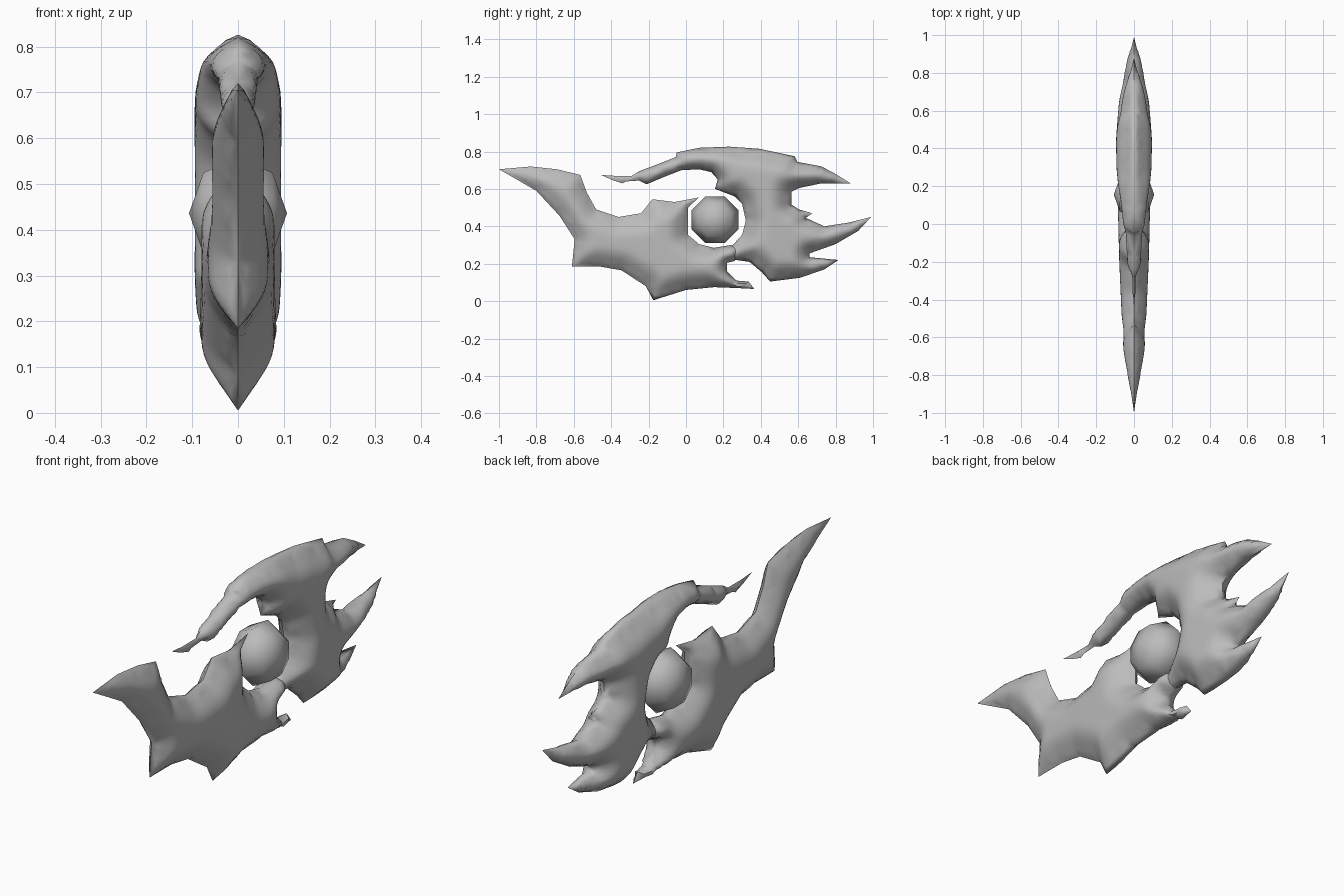
import bpy, bmesh, math
from mathutils import Vector
from mathutils.geometry import delaunay_2d_cdt, intersect_point_line

if "Cube" in bpy.data.objects:
    bpy.data.objects.remove(bpy.data.objects["Cube"])

grey = bpy.data.materials.new("plain_grey")
grey.use_nodes = True
grey.diffuse_color = (0.5, 0.5, 0.5, 1)
grey.node_tree.nodes["Principled BSDF"].inputs["Base Color"].default_value = (0.5, 0.5, 0.5, 1)

STEP = 0.018     # spacing of the inner points


def section(y, table):
    """Half thickness and bevel width at y, from rows of (y, thickness, bevel)."""
    for (y0, t0, b0), (y1, t1, b1) in zip(table, table[1:]):
        if y <= y1:
            f = max(0, (y - y0) / (y1 - y0))
            return t0 + (t1 - t0) * f, b0 + (b1 - b0) * f
    return table[-1][1:]


def rim_distance(p, outline):
    best = 9.0
    for a, b in zip(outline, outline[1:] + outline[:1]):
        q, f = intersect_point_line(p, a, b)
        q = a.lerp(b, min(1, max(0, f)))
        best = min(best, (p - q).length)
    return best


def inside(p, outline):
    hit = False
    for a, b in zip(outline, outline[1:] + outline[:1]):
        if (a.y > p.y) != (b.y > p.y) and p.x < a.x + (p.y - a.y) / (b.y - a.y) * (b.x - a.x):
            hit = not hit
    return hit


def finish(name, bm, angle):
    mesh = bpy.data.meshes.new(name)
    bm.to_mesh(mesh)
    bm.free()
    mesh.materials.append(grey)
    obj = bpy.data.objects.new(name, mesh)
    bpy.context.collection.objects.link(obj)
    bpy.ops.object.select_all(action="DESELECT")
    obj.select_set(True)
    bpy.context.view_layer.objects.active = obj
    bpy.ops.object.shade_smooth_by_angle(angle=math.radians(angle))


def blade(name, table, points):
    """Swell a side outline (y, z) into a sharp-rimmed body, mirrored in x."""
    outline = [Vector(p) for p in points]
    area = sum(a.x * b.y - b.x * a.y for a, b in zip(outline, outline[1:] + outline[:1]))
    if area < 0:
        outline.reverse()
    coords = list(outline)
    for row in range(int(0.9 / (STEP * 0.87))):
        for col in range(int(2.1 / STEP)):
            p = Vector((-1.05 + STEP * (col + 0.5 * (row % 2)), row * STEP * 0.87))
            if inside(p, outline) and rim_distance(p, outline) > 0.008:
                coords.append(p)
    verts, _, faces, *_ = delaunay_2d_cdt(coords, [], [list(range(len(outline)))], 1, 1e-5)

    bm = bmesh.new()
    vs = [bm.verts.new((0, v.x, v.y)) for v in verts]
    for f in faces:
        bm.faces.new([vs[i] for i in f])
    bmesh.ops.delete(bm, geom=[v for v in bm.verts if not v.link_faces], context="VERTS")
    # Split chords across thin spikes so they get a ridge
    chords = [e for e in bm.edges if not e.is_boundary and all(v.is_boundary for v in e.verts)]
    if chords:
        bmesh.ops.subdivide_edges(bm, edges=chords, cuts=1)
    bmesh.ops.triangulate(bm, faces=bm.faces[:])
    inner = [v for v in bm.verts if not v.is_boundary]
    for v in inner:
        thickness, bevel = section(v.co.y, table)
        d = min(1, rim_distance(Vector((v.co.y, v.co.z)), outline) / bevel)
        v.co.x = thickness * math.sin(d * math.pi / 2)
    for _ in range(3):
        bmesh.ops.smooth_vert(bm, verts=inner, factor=0.5, use_axis_x=True)
    # Mirror to the other side and weld the rim
    bmesh.ops.mirror(bm, geom=bm.verts[:] + bm.edges[:] + bm.faces[:], axis="X", merge_dist=1e-4)
    bmesh.ops.remove_doubles(bm, verts=bm.verts[:], dist=1e-5)
    bmesh.ops.recalc_face_normals(bm, faces=bm.faces[:])
    finish(name, bm, 62)


# Curved grip with its spur, crescent and short lower spike
blade("grip", [
    (-1.0, .01, .03), (-.82, .042, .08), (-.65, .058, .1), (-.2, .078, .125),
    (.1, .086, .11), (.2, .08, .06), (.28, .066, .03), (.37, .04, .02)], [
    (-1.0, .705), (-.83, .72), (-.69, .705), (-.565, .675), (-.53, .58), (-.48, .49),
    (-.36, .45), (-.24, .47), (-.18, .545), (-.06, .53), (.07, .555), (.01, .50),
    (.01, .355), (.07, .305), (.15, .285), (.24, .30), (.31, .28), (.26, .215),
    (.22, .205), (.22, .16), (.27, .11), (.335, .105), (.365, .065), (.275, .07),
    (.15, .075), (0, .06), (-.175, .005), (-.215, .08), (-.345, .165), (-.46, .185),
    (-.61, .185), (-.595, .33), (-.675, .455), (-.80, .59)])

# Upper wing: long front whisker, arched top and three rear spikes
blade("wing", [
    (-.455, .008, .02), (-.25, .035, .03), (-.05, .058, .045), (.1, .072, .055),
    (.2, .084, .07), (.3, .093, .115), (.45, .095, .12), (.65, .08, .08),
    (.8, .058, .05), (.9, .038, .03), (1.0, .01, .02)], [
    (-.455, .675), (-.38, .67), (-.29, .67), (-.25, .695), (-.17, .725), (-.055, .77),
    (-.05, .795), (.07, .82), (.23, .826), (.39, .815), (.58, .775), (.595, .745),
    (.725, .72), (.80, .68), (.88, .63), (.725, .63), (.605, .605), (.565, .585),
    (.565, .515), (.605, .49), (.675, .47), (.64, .445), (.74, .40), (.87, .42),
    (.99, .45), (.92, .375), (.80, .305), (.66, .255), (.66, .235), (.815, .22),
    (.74, .17), (.61, .125), (.45, .105), (.405, .155), (.34, .21), (.27, .22),
    (.14, .20), (.17, .25), (.25, .30), (.30, .355), (.32, .43), (.30, .52),
    (.26, .56), (.155, .60), (.17, .65), (.135, .69), (.07, .705), (-.025, .70),
    (-.115, .665), (-.21, .625), (-.25, .645), (-.32, .64), (-.34, .63), (-.40, .65)])

# Faceted round gem, poles facing sideways
bm = bmesh.new()
bmesh.ops.create_uvsphere(bm, u_segments=8, v_segments=4, radius=1)
for v in bm.verts:
    a = math.atan2(v.co.y, v.co.x) + math.pi / 8
    r = math.hypot(v.co.x, v.co.y) * 0.135
    v.co = (v.co.z * 0.107, 0.155 + r * math.cos(a), 0.436 + r * math.sin(a))
bmesh.ops.recalc_face_normals(bm, faces=bm.faces[:])
finish("gem", bm, 62)
